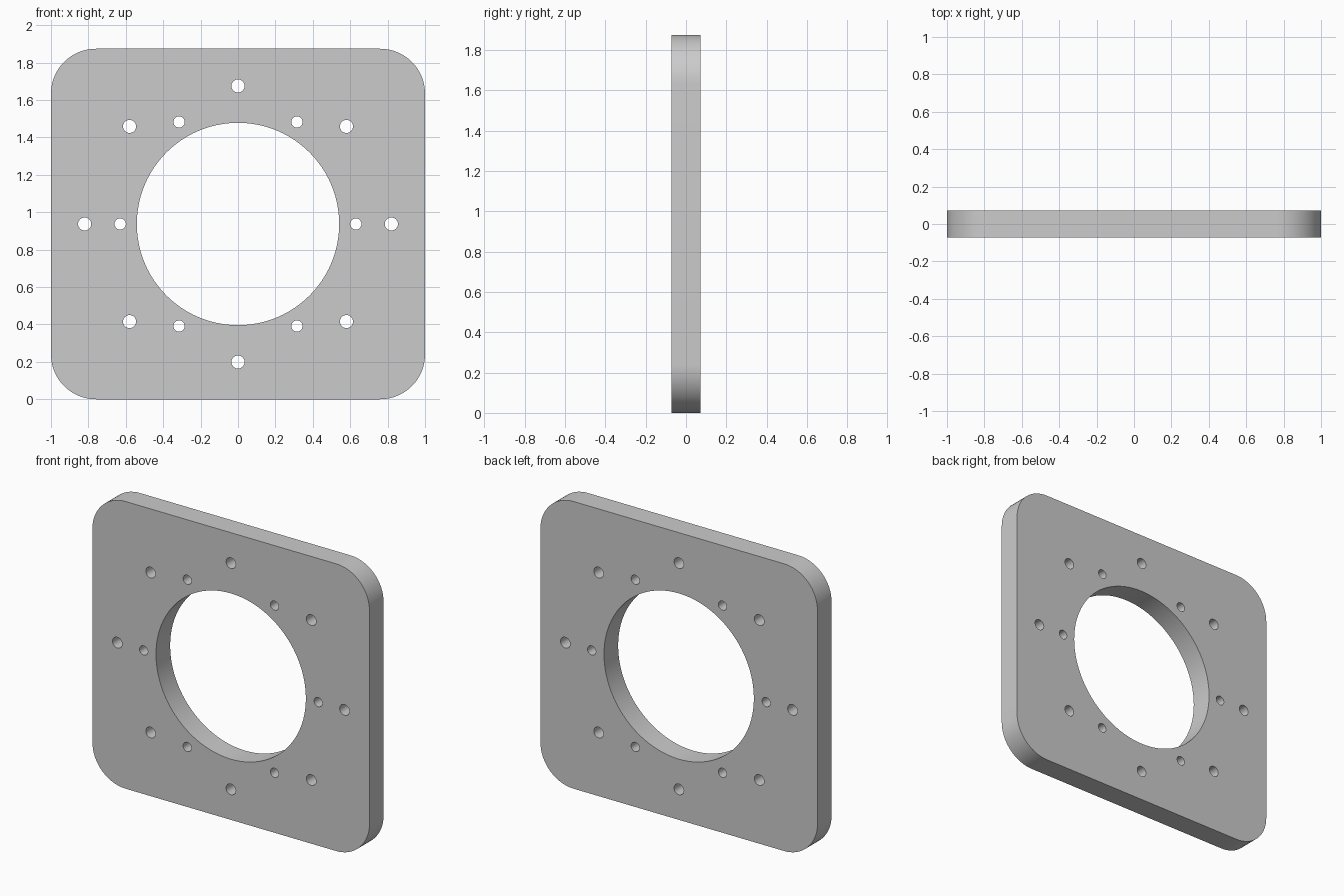
import bpy, bmesh
from math import sin, cos, pi, radians

if "Cube" in bpy.data.objects:
    bpy.data.objects.remove(bpy.data.objects["Cube"])

W, H, T = 2.0, 1.874, 0.146      # width, height, thickness
CORNER = 0.24

curve = bpy.data.curves.new("mounting_plate", "CURVE")
curve.dimensions = "2D"
curve.fill_mode = "BOTH"
curve.extrude = T / 2


def add_loop(points):
    spline = curve.splines.new("POLY")
    spline.points.add(len(points) - 1)
    for p, (x, y) in zip(spline.points, points):
        p.co = (x, y, 0, 1)
    spline.use_cyclic_u = True


def arc(cx, cy, r, start, end, n):
    return [(cx + r * cos(start + (end - start) * i / n),
             cy + r * sin(start + (end - start) * i / n)) for i in range(n + 1)]


def add_hole(cx, cy, r, n):
    add_loop(arc(cx, cy, r, 0, 2 * pi, n)[:-1])


# Rounded outline
outline = []
for k, (sx, sy) in enumerate([(1, 1), (-1, 1), (-1, -1), (1, -1)]):
    outline += arc(sx * (W / 2 - CORNER), sy * (H / 2 - CORNER), CORNER,
                   k * pi / 2, (k + 1) * pi / 2, 16)
add_loop(outline)

# Central bore
add_hole(0, 0, 0.541, 96)

# Outer ring of eight bolt holes, slightly flattened vertically
for k in range(8):
    a = k * pi / 4
    add_hole(0.82 * cos(a), 0.738 * sin(a), 0.035, 32)

# Inner ring of six smaller holes
for k in range(6):
    a = k * pi / 3
    add_hole(0.63 * cos(a), 0.63 * sin(a), 0.03, 32)

# Stand the plate upright and turn it into a clean mesh
plate = bpy.data.objects.new("mounting_plate", curve)
bpy.context.collection.objects.link(plate)
plate.rotation_euler = (radians(90), 0, 0)
plate.location.z = H / 2
bpy.context.view_layer.objects.active = plate
plate.select_set(True)
bpy.ops.object.convert(target="MESH")
plate = bpy.context.object

bm = bmesh.new()
bm.from_mesh(plate.data)
bmesh.ops.remove_doubles(bm, verts=bm.verts, dist=1e-5)
bmesh.ops.recalc_face_normals(bm, faces=bm.faces)
bm.to_mesh(plate.data)
bm.free()
bpy.ops.object.shade_smooth_by_angle(angle=radians(30))
